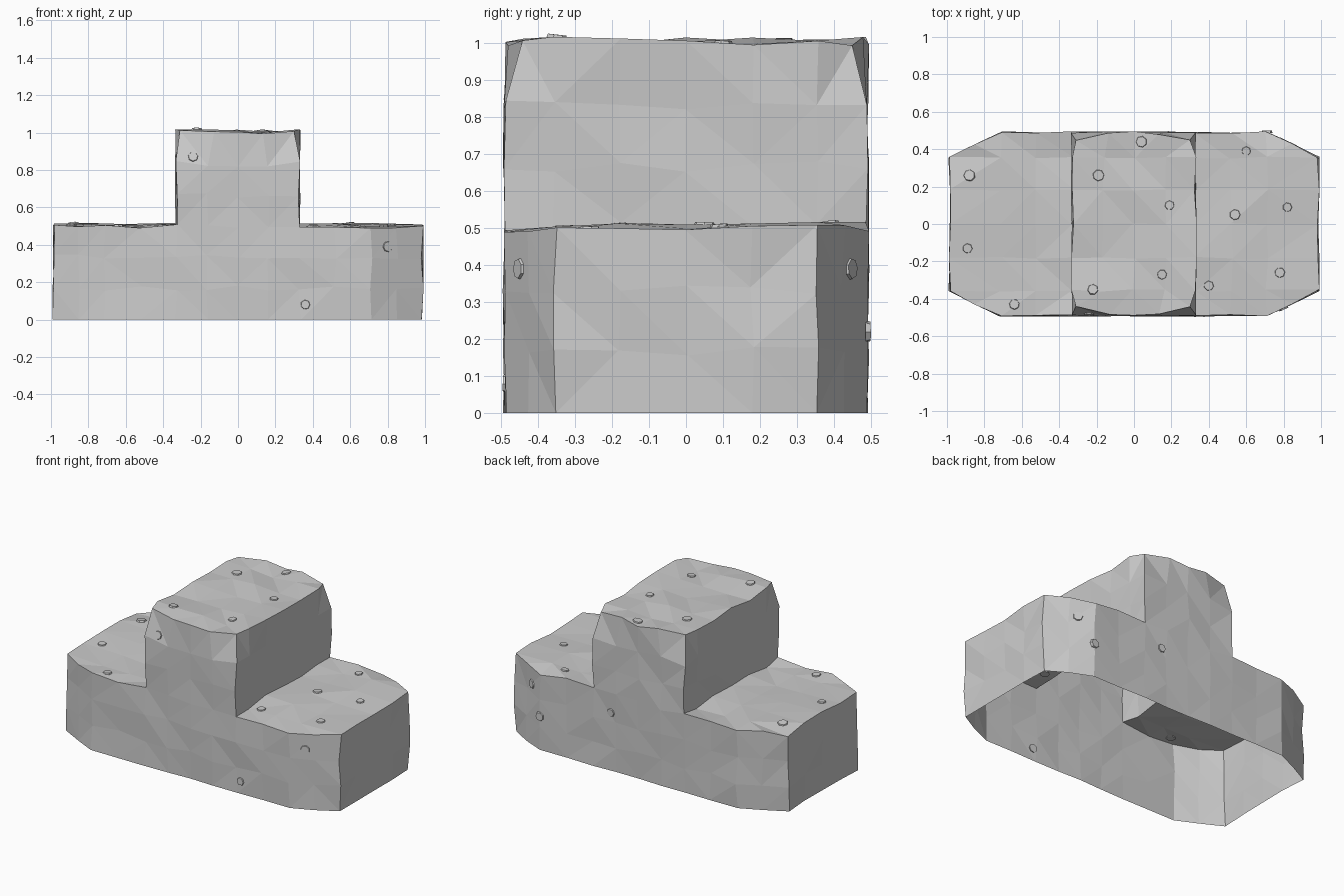
import bpy, bmesh, random
from mathutils import Vector, Matrix
from mathutils.bvhtree import BVHTree

if "Cube" in bpy.data.objects:
    bpy.data.objects.remove(bpy.data.objects["Cube"])

random.seed(7)

# Grid of the stepped rock: occupied cells are skinned, then roughened
half_x = [0.165, 0.33, 0.52, 0.71, 0.985]
half_y = [0.18, 0.355, 0.49]
X = [-v for v in reversed(half_x)] + [0] + half_x
Y = [-v for v in reversed(half_y)] + [0] + half_y
Z = [k / 6 for k in range(7)]
NX, NY = len(X) - 1, len(Y) - 1


def solid(i, j, k):
    if not (0 <= i < NX and 0 <= j < NY and k < 6):
        return False
    return k < 3 or 3 <= i < 7


def position(i, j, k):
    x, y, z = X[i], Y[j], Z[k]
    sx, sy = (1 if x > 0 else -1), (1 if y > 0 else -1)
    end_y = j in (0, NY)
    if i in (0, NX) and end_y:              # cut plan corners
        x, y = sx * 0.85, sy * 0.425
    if k == 6 and end_y:                    # worn corners on the upper block
        if i in (3, 7):
            x, y = sx * 0.305, sy * 0.445
        elif i in (4, 6):
            x, y = sx * 0.13, sy * 0.482
    r = random.uniform
    top = k == 6 or (k == 3 and not 3 < i < 7)
    x += r(-0.008, 0.008)
    y += r(-0.006, 0.006)
    if k:
        z += r(-0.012, 0.018) if top else r(-0.015, 0.015)
    return x, y, z


bm = bmesh.new()
verts = {}


def vert(key):
    if key not in verts:
        verts[key] = bm.verts.new(position(*key))
    return verts[key]


# Skin every exposed cell side, leaving the underside open
SIDES = {
    (1, 0, 0): [(1, 0, 0), (1, 1, 0), (1, 1, 1), (1, 0, 1)],
    (-1, 0, 0): [(0, 0, 0), (0, 0, 1), (0, 1, 1), (0, 1, 0)],
    (0, 1, 0): [(0, 1, 0), (0, 1, 1), (1, 1, 1), (1, 1, 0)],
    (0, -1, 0): [(0, 0, 0), (1, 0, 0), (1, 0, 1), (0, 0, 1)],
    (0, 0, 1): [(0, 0, 1), (1, 0, 1), (1, 1, 1), (0, 1, 1)],
}
for i in range(NX):
    for j in range(NY):
        for k in range(6):
            if not solid(i, j, k):
                continue
            for (a, b, c), quad in SIDES.items():
                if not solid(i + a, j + b, k + c):
                    bm.faces.new([vert((i + p, j + q, k + s)) for p, q, s in quad])
bmesh.ops.triangulate(bm, faces=bm.faces[:])
bm.normal_update()
tree = BVHTree.FromBMesh(bm)


def add_object(name, mesh_data):
    mesh = bpy.data.meshes.new(name)
    mesh_data.to_mesh(mesh)
    mesh_data.free()
    obj = bpy.data.objects.new(name, mesh)
    bpy.context.collection.objects.link(obj)


add_object("stepped_rock", bm)

# Small flat pebbles, set flush into the rock surface
pebbles = bmesh.new()


def pebble(origin, direction):
    hit, normal, _, _ = tree.ray_cast(Vector(origin), Vector(direction))
    if hit is None:
        return
    turn = Matrix.Rotation(random.uniform(0, 6), 4, 'Z')
    m = Matrix.Translation(hit) @ normal.to_track_quat('Z', 'Y').to_matrix().to_4x4() @ turn
    r = random.uniform(0.026, 0.034)
    bmesh.ops.create_cone(pebbles, cap_ends=True, segments=7, radius1=r,
                          radius2=r * 0.85, depth=0.014, matrix=m)


for x, y in [(0.82, 0.09), (0.54, 0.05), (0.6, 0.39), (0.78, -0.26), (0.4, -0.33),
             (-0.22, -0.35), (0.15, -0.27), (-0.19, 0.26), (0.04, 0.44), (0.19, 0.1),
             (-0.88, 0.26), (-0.89, -0.13), (-0.64, -0.43)]:
    pebble((x, y, 2), (0, 0, -1))
for x, z in [(-0.24, 0.87), (0.8, 0.39), (0.36, 0.08)]:
    pebble((x, -2, z), (0, 1, 0))
for x, z in [(0.2, 0.38), (0.71, 0.22), (0.8, 0.39)]:
    pebble((x, 2, z), (0, -1, 0))
add_object("pebbles", pebbles)
